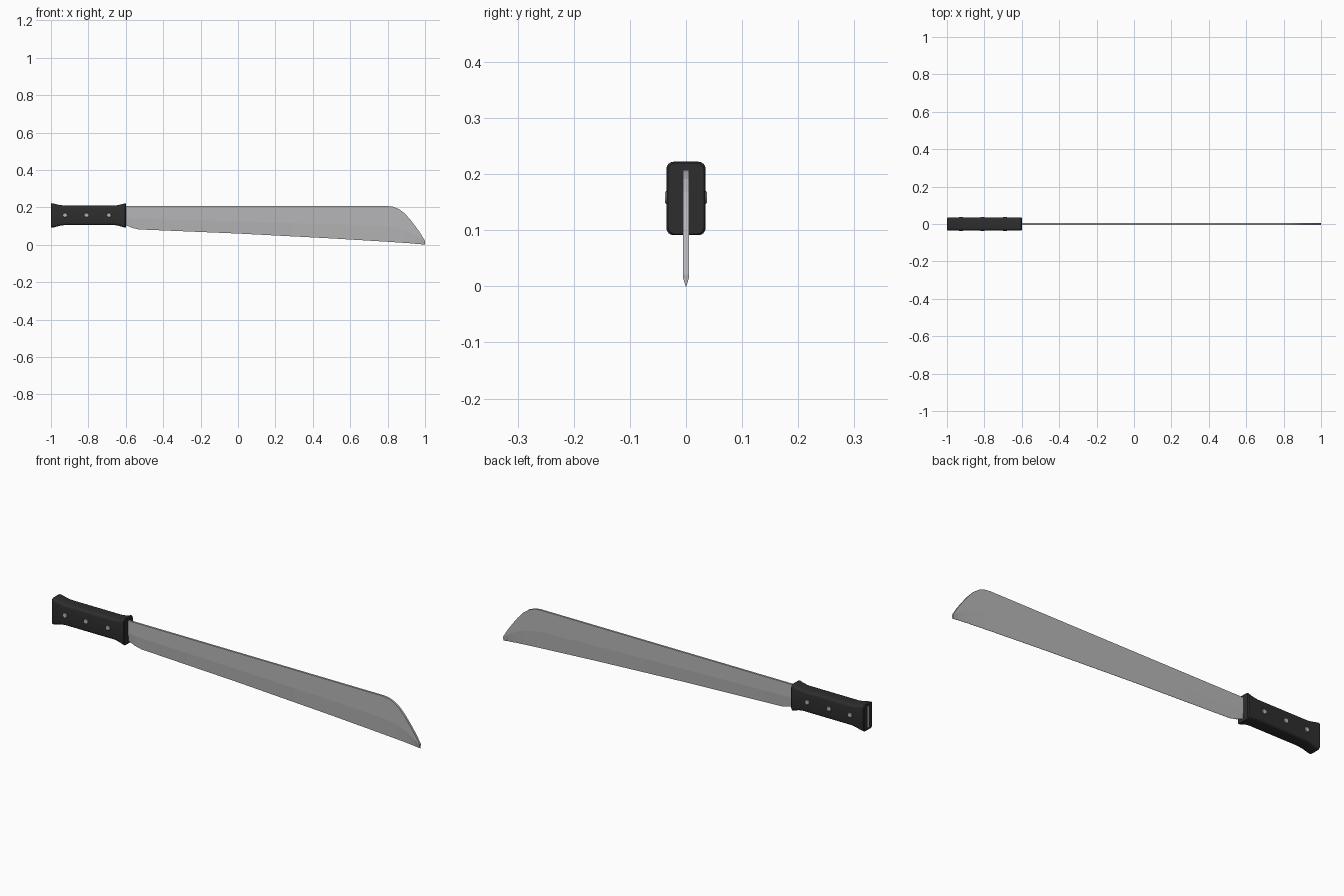
import bpy, bmesh, math
from mathutils import Matrix

cube = bpy.data.objects.get("Cube")
if cube:
    bpy.data.objects.remove(cube)


def material(name, rgb, roughness):
    mat = bpy.data.materials.new(name)
    mat.use_nodes = True
    mat.diffuse_color = (*rgb, 1)
    shader = mat.node_tree.nodes["Principled BSDF"]
    shader.inputs["Base Color"].default_value = (*rgb, 1)
    shader.inputs["Roughness"].default_value = roughness
    return mat


STEEL = material("steel grey", (0.47, 0.47, 0.48), 0.4)
BLACK = material("handle black", (0.027, 0.027, 0.027), 0.6)


def finish(name, bm, mat, angle=30):
    bmesh.ops.recalc_face_normals(bm, faces=bm.faces)
    mesh = bpy.data.meshes.new(name)
    bm.to_mesh(mesh)
    bm.free()
    mesh.materials.append(mat)
    obj = bpy.data.objects.new(name, mesh)
    bpy.context.collection.objects.link(obj)
    bpy.ops.object.select_all(action="DESELECT")
    obj.select_set(True)
    bpy.context.view_layer.objects.active = obj
    bpy.ops.object.shade_smooth_by_angle(angle=math.radians(angle))
    return obj


def loft(name, rings, mat, angle=30):
    """Skin a row of closed rings and cap both ends."""
    bm = bmesh.new()
    rows = [[bm.verts.new(p) for p in ring] for ring in rings]
    for a, b in zip(rows, rows[1:]):
        for i in range(len(a)):
            j = (i + 1) % len(a)
            bm.faces.new((a[i], a[j], b[j], b[i]))
    bm.faces.new(rows[0])
    bm.faces.new(rows[-1])
    return finish(name, bm, mat, angle)


# Blade: stations of x, spine height, grind line height, edge height
stations = [
    (-0.62, 0.207, 0.145, 0.105), (-0.6, 0.207, 0.144, 0.105),
    (-0.565, 0.207, 0.142, 0.09), (-0.53, 0.207, 0.14, 0.082),
    (0.0, 0.207, 0.125, 0.06), (0.5, 0.207, 0.11, 0.034),
    (0.8, 0.207, 0.098, 0.016), (0.83, 0.203, 0.094, 0.014),
    (0.86, 0.191, 0.088, 0.012), (0.89, 0.169, 0.079, 0.010),
    (0.92, 0.136, 0.067, 0.008), (0.95, 0.097, 0.052, 0.005),
    (0.975, 0.062, 0.036, 0.003), (1.0, 0.021, 0.014, 0.0),
]
T = 0.005
loft("blade", [[(x, -T, top), (x, T, top), (x, T, mid),
                (x, 0.0006, low), (x, -0.0006, low), (x, -T, mid)]
               for x, top, mid, low in stations], STEEL, 1)


# Handle: rounded sections, flared at the guard and the butt
def rounded_section(x, low, high, half, radius=0.013, steps=5):
    ring = []
    mid, tall = (low + high) / 2, (high - low) / 2
    for q, (sy, sz) in enumerate([(1, 1), (-1, 1), (-1, -1), (1, -1)]):
        for k in range(steps):
            a = math.pi / 2 * (q + k / (steps - 1))
            ring.append((x, sy * (half - radius) + radius * math.cos(a),
                         mid + sz * (tall - radius) + radius * math.sin(a)))
    return ring


sections = [(-1.0, 0.093, 0.220, 0.031), (-0.996, 0.091, 0.222, 0.035),
            (-0.98, 0.094, 0.219, 0.035), (-0.955, 0.101, 0.213, 0.035),
            (-0.93, 0.105, 0.210, 0.035), (-0.66, 0.105, 0.210, 0.035),
            (-0.64, 0.102, 0.212, 0.035), (-0.62, 0.096, 0.217, 0.035),
            (-0.604, 0.091, 0.222, 0.035), (-0.6, 0.093, 0.220, 0.032)]
loft("handle", [rounded_section(*s) for s in sections], BLACK, 35)

# Tang end, showing at the butt of the handle
bm = bmesh.new()
bmesh.ops.create_cube(bm, size=1, matrix=Matrix.Translation((-0.99, 0, 0.157))
                      @ Matrix.Diagonal((0.021, 0.01, 0.105, 1)))
finish("tang_end", bm, STEEL)

# Rivets: shallow domed heads on both sides
bm = bmesh.new()
for x in (-0.925, -0.81, -0.69):
    for side in (-1, 1):
        place = (Matrix.Translation((x, side * 0.0345, 0.158))
                 @ Matrix.Rotation(-side * math.pi / 2, 4, "X"))
        bmesh.ops.create_cone(bm, cap_ends=True, segments=16, radius1=0.014,
                              radius2=0.010, depth=0.005, matrix=place)
finish("rivets", bm, STEEL)
